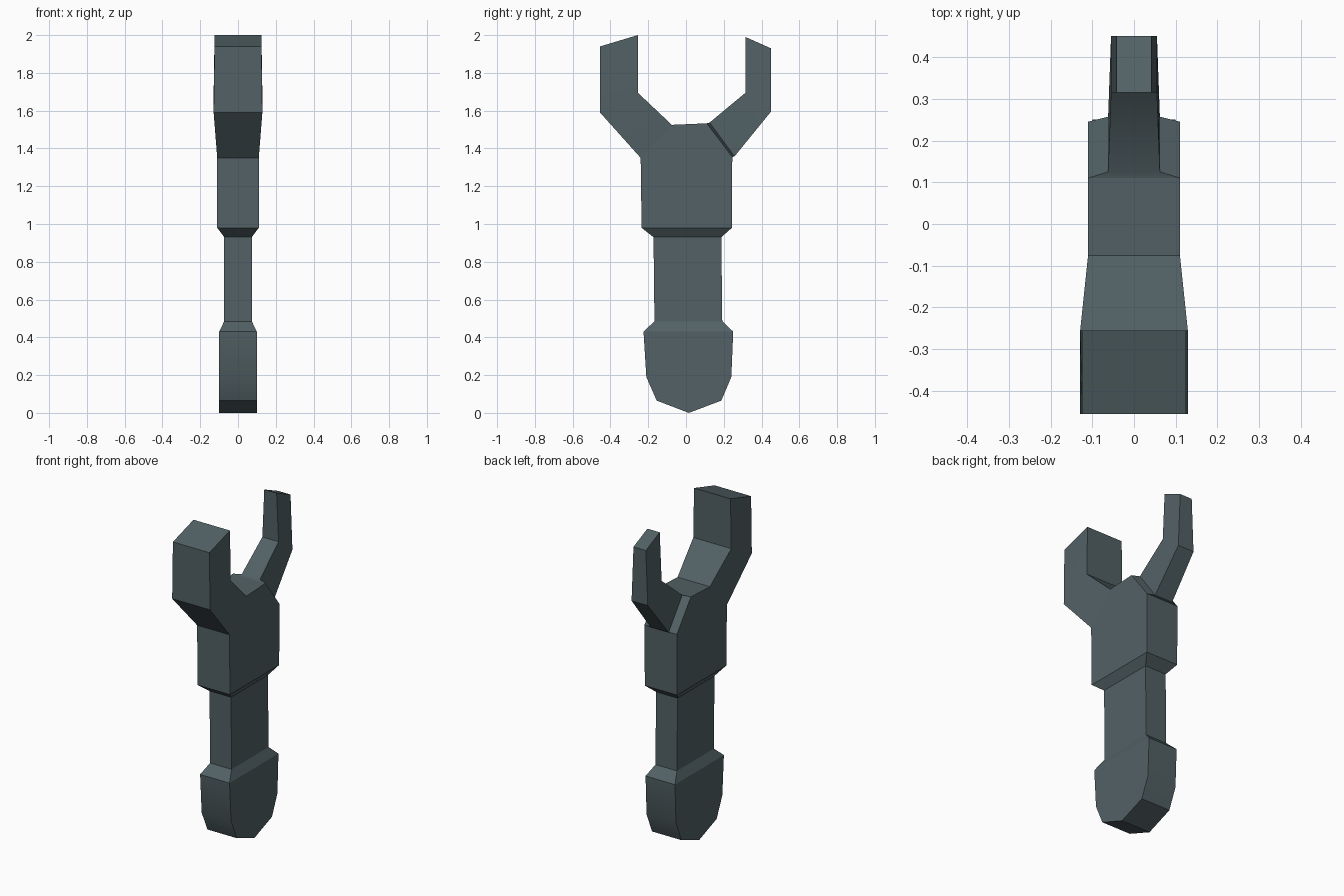
import bpy
import bmesh
import math

if "Cube" in bpy.data.objects:
    bpy.data.objects.remove(bpy.data.objects["Cube"])

metal = bpy.data.materials.new("dark slate metal")
metal.diffuse_color = (0.085, 0.12, 0.13, 1)
metal.use_nodes = True
metal.node_tree.nodes["Principled BSDF"].inputs["Base Color"].default_value = metal.diffuse_color


def loft(name, rows, start_cap=True, end_cap=True, open_last=False):
    """Skin rectangular sections: (front y, front z, back y, back z, half width)."""
    bm = bmesh.new()
    rings = []
    for yf, zf, yb, zb, h in rows:
        corners = ((-h, yf, zf), (h, yf, zf), (h, yb, zb), (-h, yb, zb))
        rings.append([bm.verts.new(c) for c in corners])
    for i, (a, b) in enumerate(zip(rings, rings[1:])):
        for k in range(4):
            if open_last and i == len(rows) - 2 and k in (0, 2):
                continue  # a jaw continues from this opening
            n = (k + 1) % 4
            bm.faces.new((a[k], a[n], b[n], b[k]))
    if start_cap:
        bm.faces.new(rings[0][::-1])
    if end_cap:
        bm.faces.new(rings[-1])
    bmesh.ops.remove_doubles(bm, verts=bm.verts, dist=0.0005)
    bmesh.ops.recalc_face_normals(bm, faces=bm.faces)
    mesh = bpy.data.meshes.new(name)
    bm.to_mesh(mesh)
    bm.free()
    mesh.materials.append(metal)
    obj = bpy.data.objects.new(name, mesh)
    bpy.context.collection.objects.link(obj)
    bpy.ops.object.select_all(action='DESELECT')
    obj.select_set(True)
    bpy.context.view_layer.objects.active = obj
    bpy.ops.object.shade_smooth_by_angle(angle=math.radians(25))
    return obj


# handle: pointed pommel, thin grip, wide head with two sloping shoulders
loft("handle_and_head", [
    (0.015, 0.0, 0.015, 0.0, 0.10),
    (-0.155, 0.065, 0.187, 0.065, 0.10),
    (-0.21, 0.19, 0.24, 0.19, 0.10),
    (-0.225, 0.43, 0.25, 0.43, 0.10),
    (-0.167, 0.485, 0.192, 0.485, 0.073),
    (-0.172, 0.93, 0.187, 0.93, 0.073),
    (-0.235, 0.98, 0.243, 0.98, 0.11),
    (-0.24, 1.35, 0.245, 1.355, 0.11),
    (-0.075, 1.525, 0.11, 1.533, 0.11),
], start_cap=False, open_last=True)

# thick front jaw, flaring wider than the head
loft("front_jaw", [
    (-0.24, 1.35, -0.075, 1.525, 0.11),
    (-0.455, 1.59, -0.255, 1.695, 0.129),
    (-0.455, 1.94, -0.255, 2.0, 0.124),
], start_cap=False)

# thin back jaw, starting with a chamfer on the shoulder
loft("back_jaw", [
    (0.11, 1.533, 0.245, 1.355, 0.11),
    (0.125, 1.537, 0.257, 1.358, 0.062),
    (0.315, 1.695, 0.45, 1.595, 0.055),
    (0.315, 1.99, 0.45, 1.93, 0.042),
], start_cap=False)
